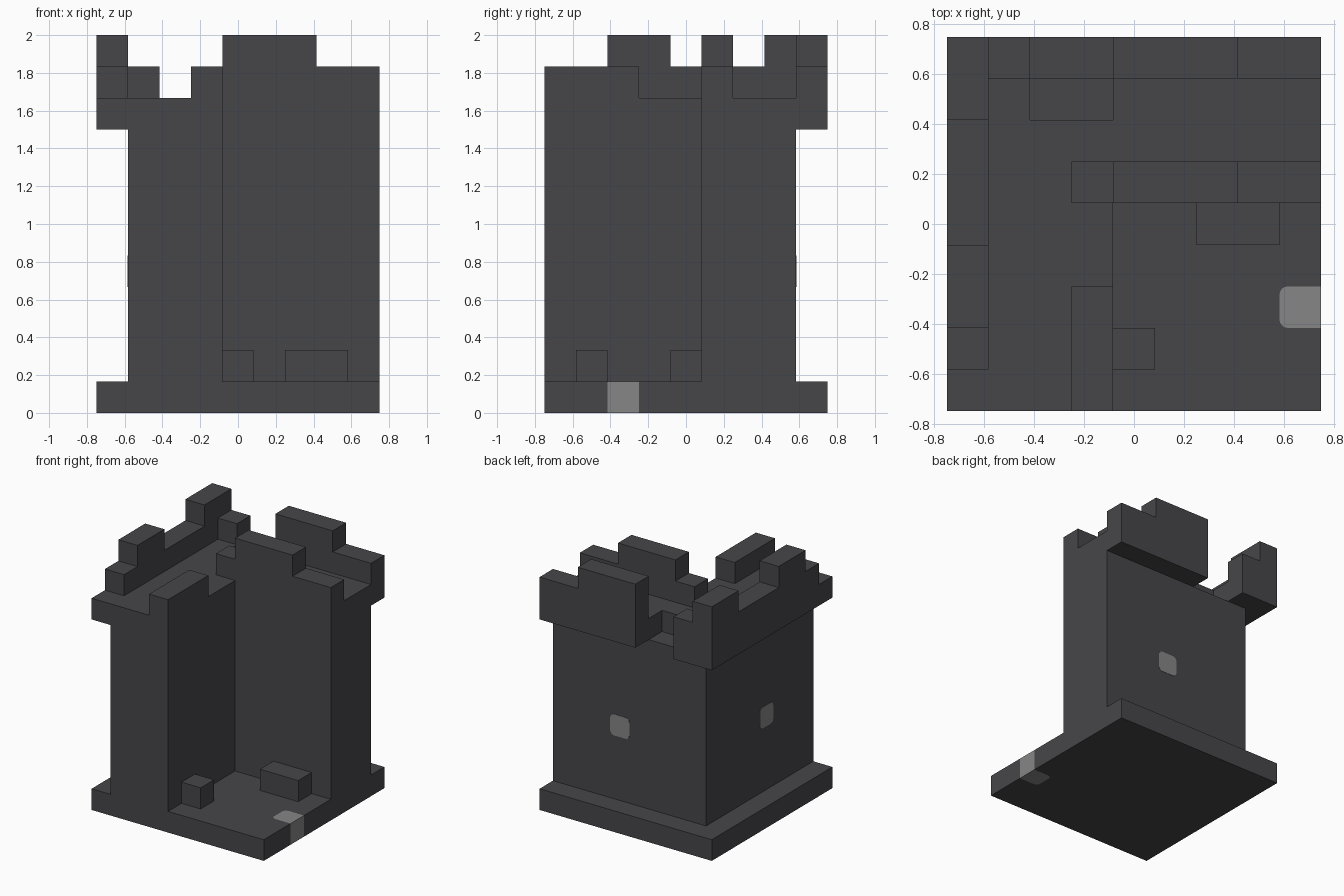
import bpy
import bmesh
import math

if "Cube" in bpy.data.objects:
    bpy.data.objects.remove(bpy.data.objects["Cube"], do_unlink=True)

UNIT = 1 / 6   # the tower sits on a grid of 9 x 9 x 12 blocks
HALF = 4.5


def make_material(name, rgb):
    mat = bpy.data.materials.new(name)
    mat.use_nodes = True
    color = (*rgb, 1)
    mat.diffuse_color = color
    bsdf = next(n for n in mat.node_tree.nodes if n.type == "BSDF_PRINCIPLED")
    bsdf.inputs["Base Color"].default_value = color
    return mat


stone = make_material("dark stone", (0.062, 0.060, 0.066))
pale = make_material("pale grey", (0.24, 0.24, 0.24))


def place(axis, a, b, t):
    """Turn a profile point plus depth into a position in space."""
    x, y, z = {"x": (t, a, b), "y": (a, t, b), "z": (a, b, t)}[axis]
    return ((x - HALF) * UNIT, (y - HALF) * UNIT, z * UNIT)


def prism(name, outline, axis, low, high, mat=stone):
    """Extrude an outline, given in blocks, along an axis."""
    bm = bmesh.new()
    near = [bm.verts.new(place(axis, a, b, low)) for a, b in outline]
    far = [bm.verts.new(place(axis, a, b, high)) for a, b in outline]
    bm.faces.new(near)
    bm.faces.new(far)
    count = len(outline)
    for i in range(count):
        j = (i + 1) % count
        bm.faces.new((near[i], near[j], far[j], far[i]))
    bmesh.ops.recalc_face_normals(bm, faces=bm.faces)
    mesh = bpy.data.meshes.new(name)
    bm.to_mesh(mesh)
    bm.free()
    mesh.materials.append(mat)
    obj = bpy.data.objects.new(name, mesh)
    bpy.context.collection.objects.link(obj)
    return obj


def rect(a0, b0, a1, b1):
    return [(a0, b0), (a1, b0), (a1, b1), (a0, b1)]


def corner(a, b, start, radius=0.2, steps=4):
    """Quarter arc, counter-clockwise, around a centre."""
    angles = [math.radians(start + 90 * i / steps) for i in range(steps + 1)]
    return [(a + radius * math.cos(t), b + radius * math.sin(t)) for t in angles]


def rounded_cell(a, b, r=0.2):
    return (corner(a + 1 - r, b + 1 - r, 0) + corner(a + r, b + 1 - r, 90)
            + corner(a + r, b + r, 180) + corner(a + 1 - r, b + r, 270))


# Base slab with a rounded slot that the doorstep fills flush
slot = [(9, 3)] + corner(8.2, 2.8, 90) + corner(8.2, 2.2, 180) + [(9, 2)]
prism("base", [(0, 0), (9, 0)] + slot[::-1] + [(9, 9), (0, 9)], "z", 0, 1)
prism("doorstep", slot, "z", 0, 1, pale)

# L-shaped tower walls, open at the front corner
prism("tower_walls", [(1, 0), (4, 0), (4, 5), (9, 5), (9, 8), (1, 8)], "z", 1, 9)

# Overhanging walkway with a notch at the back
prism("walkway", [(0, 0), (4, 0), (4, 5), (9, 5), (9, 9),
                  (4, 9), (4, 7), (2, 7), (2, 9), (0, 9)], "z", 9, 10)

# Stepped parapets
prism("inner_parapet", [(3, 10), (9, 10), (9, 11), (7, 11), (7, 12),
                        (4, 12), (4, 11), (3, 11)], "y", 5, 6)
prism("back_parapet", [(4, 10), (9, 10), (9, 11), (7, 11), (7, 12), (4, 12)],
      "y", 8, 9)
prism("right_parapet", [(1, 10), (9, 10), (9, 12), (7, 12), (7, 11), (4, 11),
                        (4, 12), (2, 12), (2, 11), (1, 11)], "x", 0, 1)
prism("front_parapet", rect(0, 10, 3, 11), "x", 3, 4)
prism("corner_merlon", rect(1, 8, 2, 9), "z", 10, 11)

# Loose blocks on the floor
prism("small_floor_block", rect(4, 1, 5, 2), "z", 1, 2)
prism("long_floor_block", rect(6, 4, 8, 5), "z", 1, 2)

# Thin window plates on the outer walls
prism("back_window", rounded_cell(5, 4), "y", 7.99, 8.015, pale)
prism("right_window", rounded_cell(3, 4), "x", 0.985, 1.01, pale)
